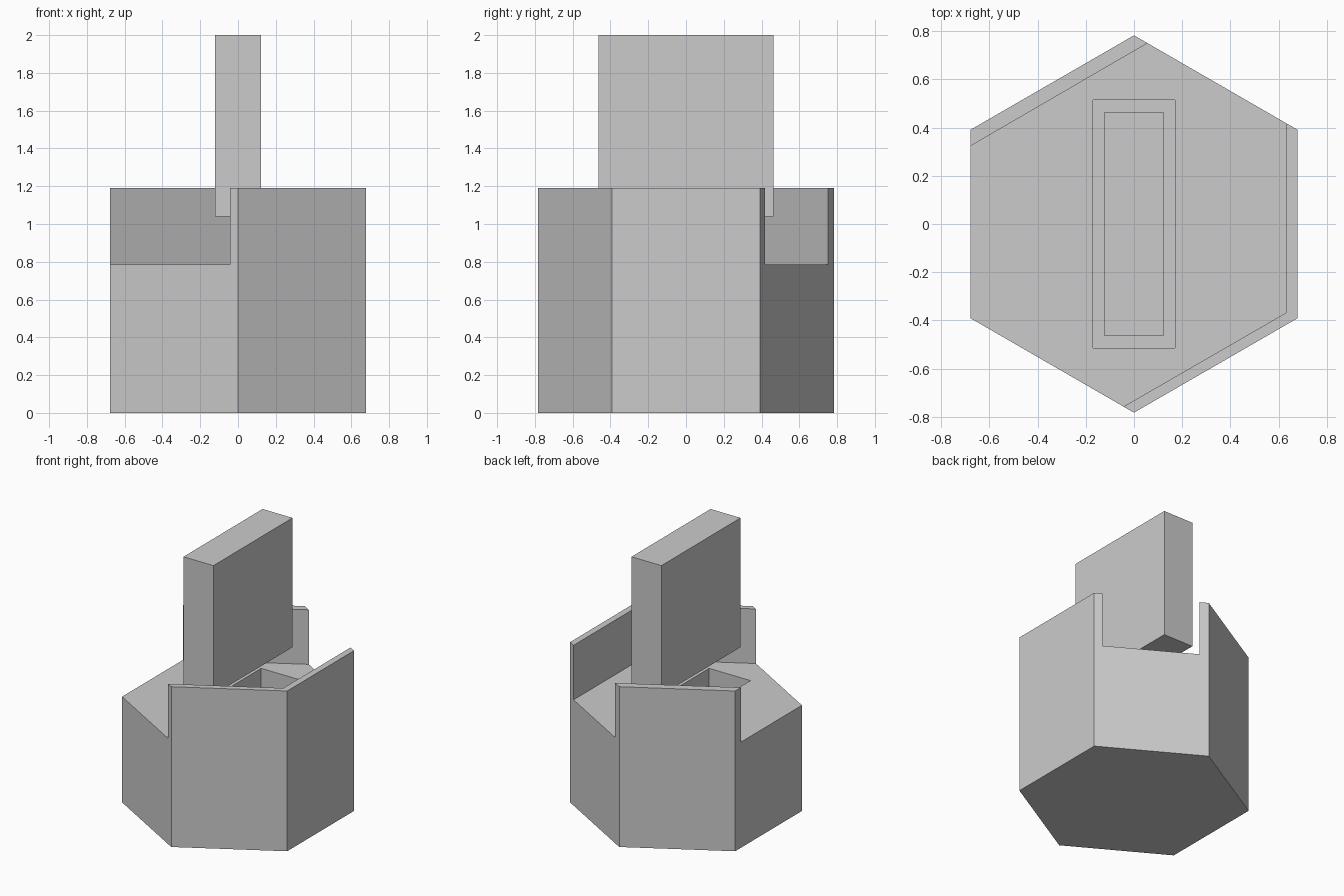
import bpy, bmesh
from math import sin, cos, radians

if "Cube" in bpy.data.objects:
    bpy.data.objects.remove(bpy.data.objects["Cube"])


def prism(name, pts, z0, z1):
    """Extruded closed outline from z0 to z1."""
    bm = bmesh.new()
    face = bm.faces.new([bm.verts.new((x, y, z0)) for x, y in pts])
    ext = bmesh.ops.extrude_face_region(bm, geom=[face])
    for v in ext["geom"]:
        if isinstance(v, bmesh.types.BMVert):
            v.co.z = z1
    bmesh.ops.recalc_face_normals(bm, faces=bm.faces)
    mesh = bpy.data.meshes.new(name)
    bm.to_mesh(mesh)
    bm.free()
    ob = bpy.data.objects.new(name, mesh)
    bpy.context.collection.objects.link(ob)
    return ob


def rect(hx, hy):
    return [(-hx, -hy), (hx, -hy), (hx, hy), (-hx, hy)]


def cut(target, cutter):
    mod = target.modifiers.new(cutter.name, 'BOOLEAN')
    mod.operation = 'DIFFERENCE'
    mod.solver = 'EXACT'
    mod.object = cutter
    cutter.hide_render = True
    cutter.hide_set(True)


R = 0.783           # hexagon corner radius
FLOOR, RIM = 0.785, 1.19

# Hexagonal body, corners pointing along y
body = prism("hex_body",
             [(R * cos(radians(30 + 60 * i)), R * sin(radians(30 + 60 * i))) for i in range(6)],
             0, RIM)

# Recess leaving thin walls on the front-right, right and back-left sides
recess = prism("recess_cutter",
               [(-0.25, -0.877), (0.63, -0.369), (0.63, 0.6), (0.2, 0.834),
                (-0.9, 0.195), (-0.9, -0.6)],
               FLOOR, RIM + 0.3)
cut(body, recess)

# Deep rectangular slot, almost through to the underside
slot = prism("slot_cutter", rect(0.17, 0.515), 0.005, RIM + 0.3)
cut(body, slot)

# Block hovering above the slot
prism("raised_block", rect(0.123, 0.464), 1.04, 2.0)
